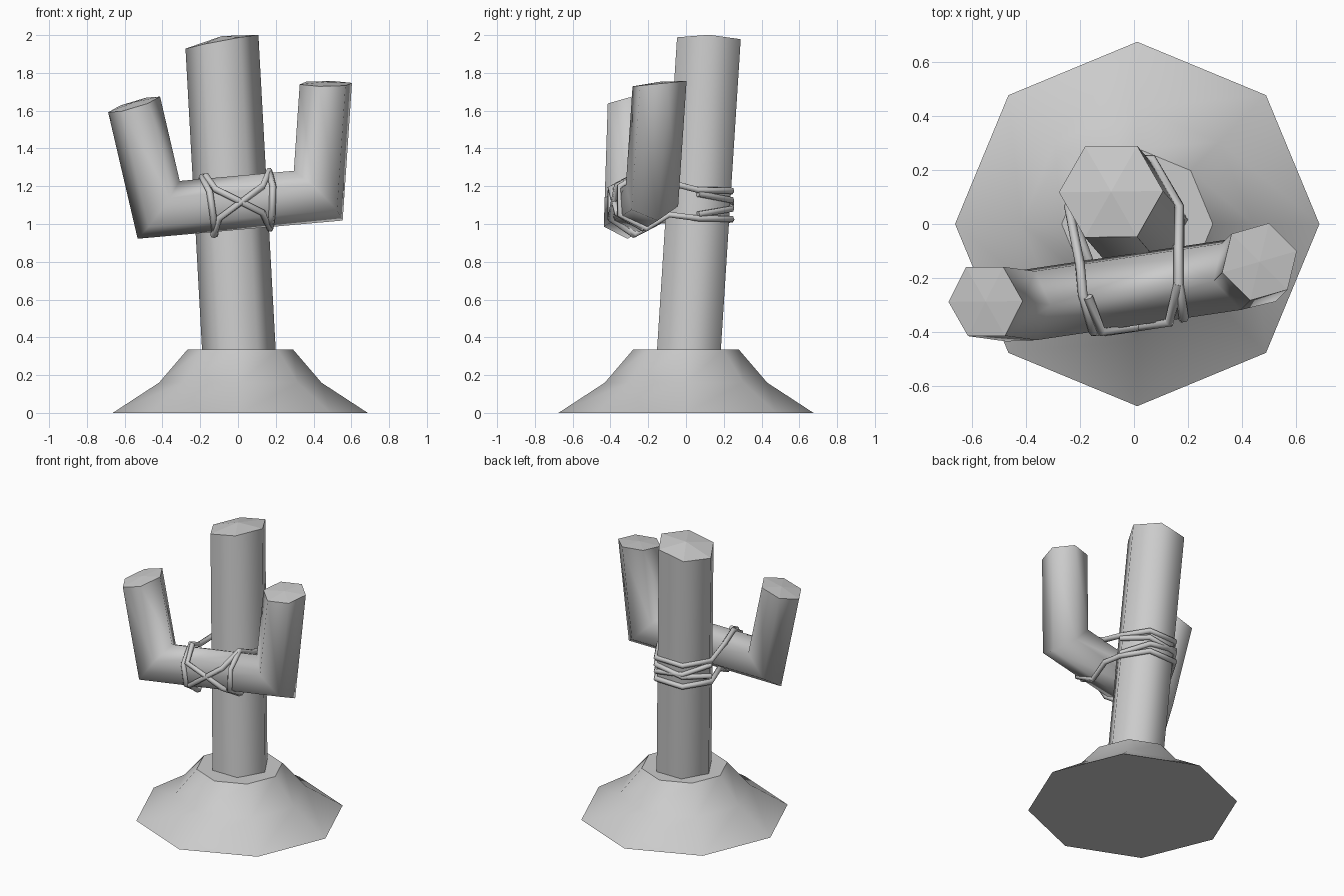
import bpy, bmesh
from math import cos, sin, pi, radians
from mathutils import Vector

cube = bpy.data.objects.get("Cube")
if cube:
    bpy.data.objects.remove(cube, do_unlink=True)

grey = bpy.data.materials.new("plain_grey")
grey.use_nodes = True
grey.diffuse_color = (0.6, 0.6, 0.6, 1)
bsdf = next(n for n in grey.node_tree.nodes if n.type == 'BSDF_PRINCIPLED')
bsdf.inputs["Base Color"].default_value = grey.diffuse_color
bsdf.inputs["Roughness"].default_value = 0.8


def finish(bm, name):
    bmesh.ops.recalc_face_normals(bm, faces=bm.faces)
    mesh = bpy.data.meshes.new(name)
    bm.to_mesh(mesh)
    bm.free()
    mesh.materials.append(grey)
    obj = bpy.data.objects.new(name, mesh)
    bpy.context.collection.objects.link(obj)
    return obj


def skin(bm, rings):
    """Smooth walls between rings of points."""
    rows = [[bm.verts.new(p) for p in ring] for ring in rings]
    for a, b in zip(rows, rows[1:]):
        for i in range(len(a)):
            j = (i + 1) % len(a)
            bm.faces.new((a[i], a[j], b[j], b[i])).smooth = True
    return rows


def cap(bm, row, peak):
    """Flat-faced fan over an end ring, with a sharp rim."""
    mid = sum((v.co for v in row), Vector()) / len(row)
    tip = bm.verts.new(mid + Vector((0, 0, peak)))
    for i, v in enumerate(row):
        w = row[(i + 1) % len(row)]
        bm.faces.new((v, w, tip)).smooth = False
        bm.edges.get((v, w)).smooth = False


def log(name, path, radius, first_cut, last_cut, peaks):
    """Six-sided log along a path, mitred at the bends; cuts are (x, y) slopes."""
    pts = [Vector(p) for p in path]
    dirs = [(b - a).normalized() for a, b in zip(pts, pts[1:])]
    slope = lambda s: Vector((-s[0], -s[1], 1))
    planes = [slope(first_cut)]
    planes += [a + b for a, b in zip(dirs, dirs[1:])] + [slope(last_cut)]
    ring = [pts[0] + radius * Vector((cos(i * pi / 3), sin(i * pi / 3), 0)) for i in range(6)]
    rings = []
    for k, (p, n) in enumerate(zip(pts, planes)):
        d = dirs[max(k - 1, 0)]
        ring = [v + d * ((p - v).dot(n) / d.dot(n)) for v in ring]
        rings.append(ring)
    bm = bmesh.new()
    rows = skin(bm, rings)
    cap(bm, rows[0], peaks[0])
    cap(bm, rows[-1], peaks[1])
    return finish(bm, name)


# Earth mound
bm = bmesh.new()
profile = [(0.675, 0), (0.43, 0.16), (0.28, 0.335)]
rows = skin(bm, [[(0.012 + r * cos(i * pi / 4), r * sin(i * pi / 4), z) for i in range(8)]
                 for r, z in profile])
cap(bm, rows[0], 0)
cap(bm, rows[-1], 0)
finish(bm, "mound")

# Leaning trunk and the bent crossbar with its two upright arms
log("trunk", [(0.012, 0.007, 0.2), (-0.085, 0.12, 1.965)], 0.195,
    (0, 0), (0.19, -0.03), (0, 0.03))
log("crossbar", [(-0.55, -0.287, 1.633), (-0.42, -0.305, 1.075),
                 (0.425, -0.18, 1.15), (0.465, -0.14, 1.743)], 0.147,
    (0.3, 0.13), (0, 0.1), (0.012, 0.01))


def wrap(z_right, z_left):
    """Rope points round the back of the trunk, from right-hand +x to -x."""
    xy = [(0.168, 0.064), (0.067, 0.24), (-0.14, 0.24), (-0.242, 0.064)]
    return [(x, y, z_right + (z_left - z_right) * i / 3) for i, (x, y) in enumerate(xy)]


def rope(name, splines):
    """Thin rope made of straight lengths; each spline is (points, closed)."""
    curve = bpy.data.curves.new(name, 'CURVE')
    curve.dimensions = '3D'
    curve.bevel_depth = 0.018
    curve.bevel_resolution = 1
    curve.use_fill_caps = True
    for points, closed in splines:
        s = curve.splines.new('POLY')
        s.points.add(len(points) - 1)
        for q, p in zip(s.points, points):
            q.co = (*p, 1)
        s.use_cyclic_u = closed
        s.use_smooth = True
    curve.materials.append(grey)
    obj = bpy.data.objects.new(name, curve)
    bpy.context.collection.objects.link(obj)


# Lashing loop: round the trunk, over the bar, down its front and back again
left_side = [(-0.2, -0.15, 1.2), (-0.19, -0.26, 1.25), (-0.15, -0.4, 1.17),
             (-0.13, -0.4, 1.03), (-0.12, -0.27, 0.945), (-0.17, -0.13, 1.02)]
right_side = [(0.17, -0.09, 1.05), (0.17, -0.21, 0.975), (0.18, -0.35, 1.05),
              (0.185, -0.35, 1.2), (0.165, -0.22, 1.28), (0.165, -0.09, 1.22)]
rope("lashing_loop", [(wrap(1.18, 1.17) + left_side + wrap(1.03, 1.02)[::-1] + right_side, True)])

# Crossed ropes on the front of the bar and on the back of the trunk
rope("front_cross", [
    ([(-0.17, -0.27, 1.255), (-0.12, -0.4, 1.185), (0.13, -0.365, 1.06), (0.17, -0.22, 0.975)], False),
    ([(0.165, -0.22, 1.28), (0.13, -0.365, 1.2), (-0.1, -0.4, 1.03), (-0.13, -0.27, 0.94)], False)])
rope("back_wraps", [(wrap(1.16, 1.06), False), (wrap(1.05, 1.14), False)])
